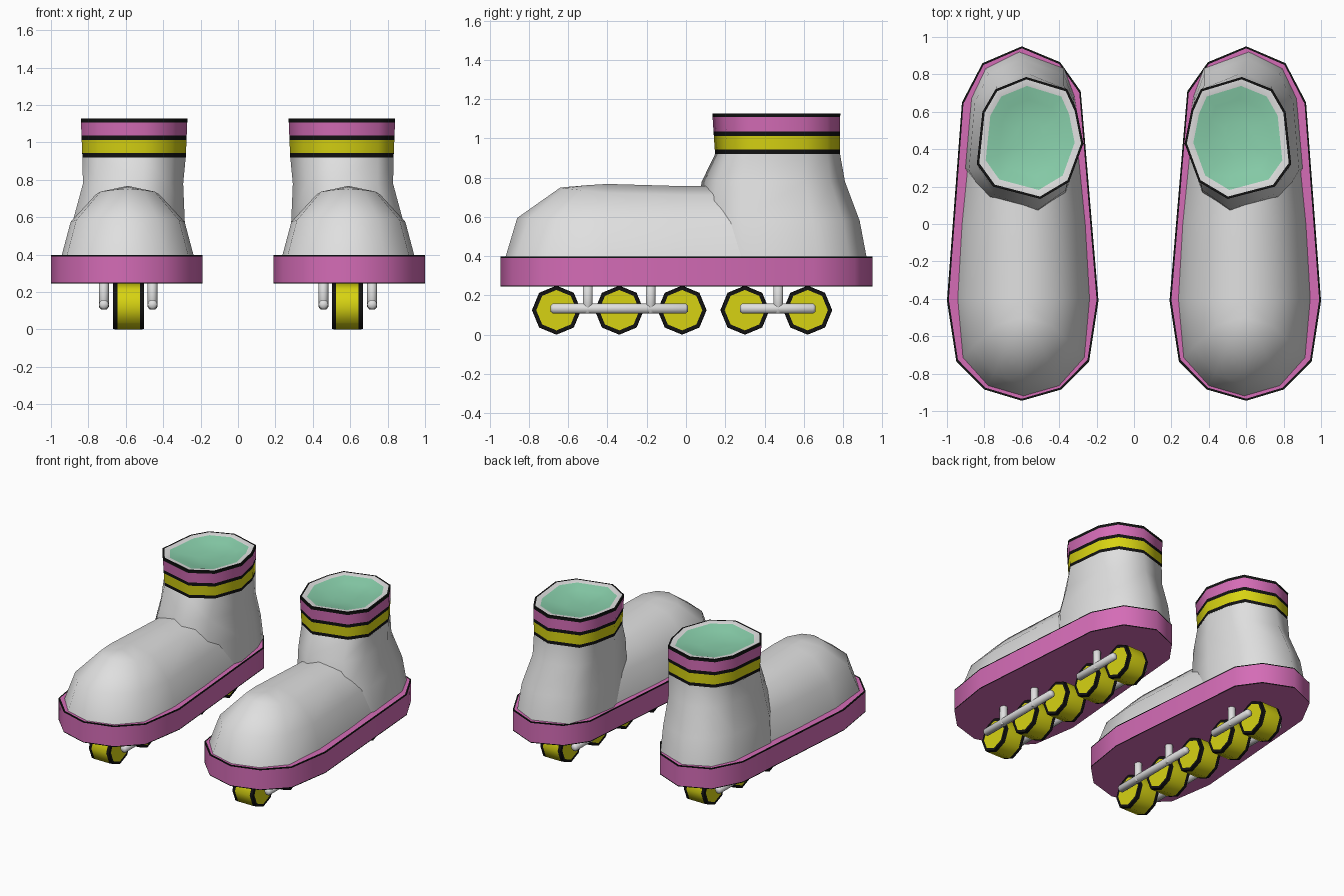
import bpy, bmesh, math
from mathutils import Vector

if "Cube" in bpy.data.objects:
    bpy.data.objects.remove(bpy.data.objects["Cube"])


def material(name, rgb):
    m = bpy.data.materials.new(name)
    m.diffuse_color = (*rgb, 1)
    m.use_nodes = True
    m.node_tree.nodes["Principled BSDF"].inputs["Base Color"].default_value = m.diffuse_color
    return m


WHITE = material("soft_white", (0.74, 0.74, 0.74))
PINK = material("pink", (0.66, 0.15, 0.47))
YELLOW = material("yellow", (0.68, 0.65, 0.006))
BLACK = material("black", (0.006, 0.006, 0.006))
GREEN = material("mint_lining", (0.25, 0.63, 0.41))


def finish(name, bm, mats, angle=50):
    """Turn a bmesh of the left skate into an object mirrored to the right."""
    bmesh.ops.remove_doubles(bm, verts=bm.verts, dist=0.0005)
    bmesh.ops.recalc_face_normals(bm, faces=bm.faces)
    me = bpy.data.meshes.new(name)
    bm.to_mesh(me)
    bm.free()
    for m in mats:
        me.materials.append(m)
    me.shade_smooth()
    me.set_sharp_from_angle(angle=math.radians(angle))
    ob = bpy.data.objects.new(name, me)
    bpy.context.collection.objects.link(ob)
    ob.modifiers.new("other_skate", 'MIRROR').use_axis = (True, False, False)
    return ob


def loft(bm, rings, bands, start=None, end=None):
    """Skin closed rings; bands gives a material index per gap, start/end cap indices."""
    vs = [[bm.verts.new(p) for p in r] for r in rings]
    n = len(vs[0])
    for a, b, mi in zip(vs, vs[1:], bands):
        for i in range(n):
            j = (i + 1) % n
            bm.faces.new((a[i], a[j], b[j], b[i])).material_index = mi
    for ring, mi in ((vs[0], start), (vs[-1], end)):
        if mi is not None:
            bm.faces.new(ring).material_index = mi


# Sole: slab with thin black piping on both edges
outline = [(-0.6, 0.95), (-0.395, 0.865), (-0.285, 0.71), (-0.26, 0.42),
           (-0.19, -0.41), (-0.24, -0.735), (-0.39, -0.885), (-0.6, -0.945),
           (-0.8, -0.885), (-0.95, -0.735), (-1.0, -0.41), (-0.92, 0.65), (-0.81, 0.86)]


def sole_ring(z, k=1.0):
    return [(-0.595 + (x + 0.595) * k, y * (1 - (1 - k) * 0.45), z) for x, y in outline]


bm = bmesh.new()
loft(bm, [sole_ring(0.245), sole_ring(0.251), sole_ring(0.391), sole_ring(0.398),
          sole_ring(0.398, 0.975)], [1, 0, 1, 1], 0, 0)
finish("sole", bm, [PINK, BLACK])

# Foot: domed half-shell rows from the sole line to the ridge, mirrored about its own axis
rows = [
    [(0, -.92, .395), (.19, -.865, .395), (.325, -.715, .395), (.353, -.4, .395), (.33, 0, .395), (.29, .4, .395)],
    [(0, -.86, .595), (.16, -.80, .592), (.275, -.66, .585), (.305, -.4, .575), (.28, 0, .575), (.24, .4, .575)],
    [(0, -.64, .75), (.08, -.62, .746), (.145, -.54, .737), (.17, -.4, .722), (.16, 0, .712), (.14, .4, .71)],
    [(0, -.5, .762), (0, -.5, .762), (0, -.5, .762), (0, -.4, .768), (0, -.02, .757), (0, .4, .757)],
]
bm = bmesh.new()
for side in (-1, 1):
    grid = [[bm.verts.new((-0.59 + side * x, y, z)) for x, y, z in r] for r in rows]
    for a, b in zip(grid, grid[1:]):
        for i in range(5):
            bm.faces.new((a[i], a[i + 1], b[i + 1], b[i]))
finish("boot_foot", bm, [WHITE], 60)

# Ankle: egg-shaped rings, relative to the ankle axis
egg = [(-.02, .326), (.2, .26), (.25, .15), (.286, -.03), (.21, -.235), (.056, -.326),
       (-.197, -.26), (-.284, -.14), (-.254, .14), (-.184, .26)]


def egg_ring(z, cx, k, y0, y1):
    return [(cx + x * k, (y0 + y1) / 2 + y / 0.652 * (y1 - y0), z) for x, y in egg]


bm = bmesh.new()
loft(bm, [egg_ring(0.395, -.592, 1.09, .05, .92), egg_ring(0.58, -.585, 1.05, .05, .885),
          egg_ring(0.78, -.562, .94, .08, .81), egg_ring(0.92, -.557, .97, .148, .785)], [0, 0, 0])
finish("boot_ankle", bm, [WHITE], 60)

# Collar: striped bands, pale rim and sunken lining
bm = bmesh.new()
levels = [0.92, 0.943, 1.012, 1.036, 1.108, 1.128]
rings = []
for z in levels:
    t = (z - 0.92) / 0.208
    rings.append(egg_ring(z, -.5565, .97 + .03 * t, .148 - .014 * t, .785 + .001 * t))
for z, inset in ((1.128, .013), (1.122, .048), (1.10, .12), (1.085, .22)):
    rings.append(egg_ring(z, -.556, 1 - inset / .29, .134 + inset, .786 - inset))
loft(bm, rings, [0, 1, 0, 2, 0, 0, 3, 4, 4], None, 4)
finish("collar", bm, [BLACK, YELLOW, PINK, WHITE, GREEN])

# Wheels: octagonal rollers with black edges
bm = bmesh.new()


def wheel_ring(cy, x, r):
    return [(-0.585 + x, cy + r * math.sin(i * math.pi / 4), 0.125 + r * math.cos(i * math.pi / 4))
            for i in range(8)]


for cy in (-0.66, -0.34, -0.02, 0.30, 0.62):
    steps = [(-.083, .103), (-.083, .123), (-.06, .125), (.06, .125), (.083, .123), (.083, .103)]
    loft(bm, [wheel_ring(cy, x, r) for x, r in steps], [1, 1, 0, 1, 1], 0, 0)
finish("wheels", bm, [YELLOW, BLACK])


# Axle frame: round rails and hanging posts on both sides of the wheels
def rod(bm, p, q, r=0.027):
    p, q = Vector(p), Vector(q)
    rot = (q - p).to_track_quat('Z', 'Y')
    ends = [(p, .6), (p + (q - p).normalized() * .012, 1), (q - (q - p).normalized() * .012, 1), (q, .6)]
    loft(bm, [[c + rot @ Vector((r * k * math.cos(i * math.pi / 5), r * k * math.sin(i * math.pi / 5), 0))
               for i in range(10)] for c, k in ends], [0, 0, 0], 0, 0)


rails, posts = bmesh.new(), bmesh.new()
for x in (-0.717, -0.457):
    for y0, y1 in ((-0.69, 0.01), (0.275, 0.66)):
        rod(rails, (x, y0, 0.133), (x, y1, 0.133))
    for y in (-0.5, -0.18, 0.47):
        rod(posts, (x, y, 0.26), (x, y, 0.108), 0.026)
finish("wheel_rails", rails, [WHITE])
finish("wheel_posts", posts, [WHITE])
